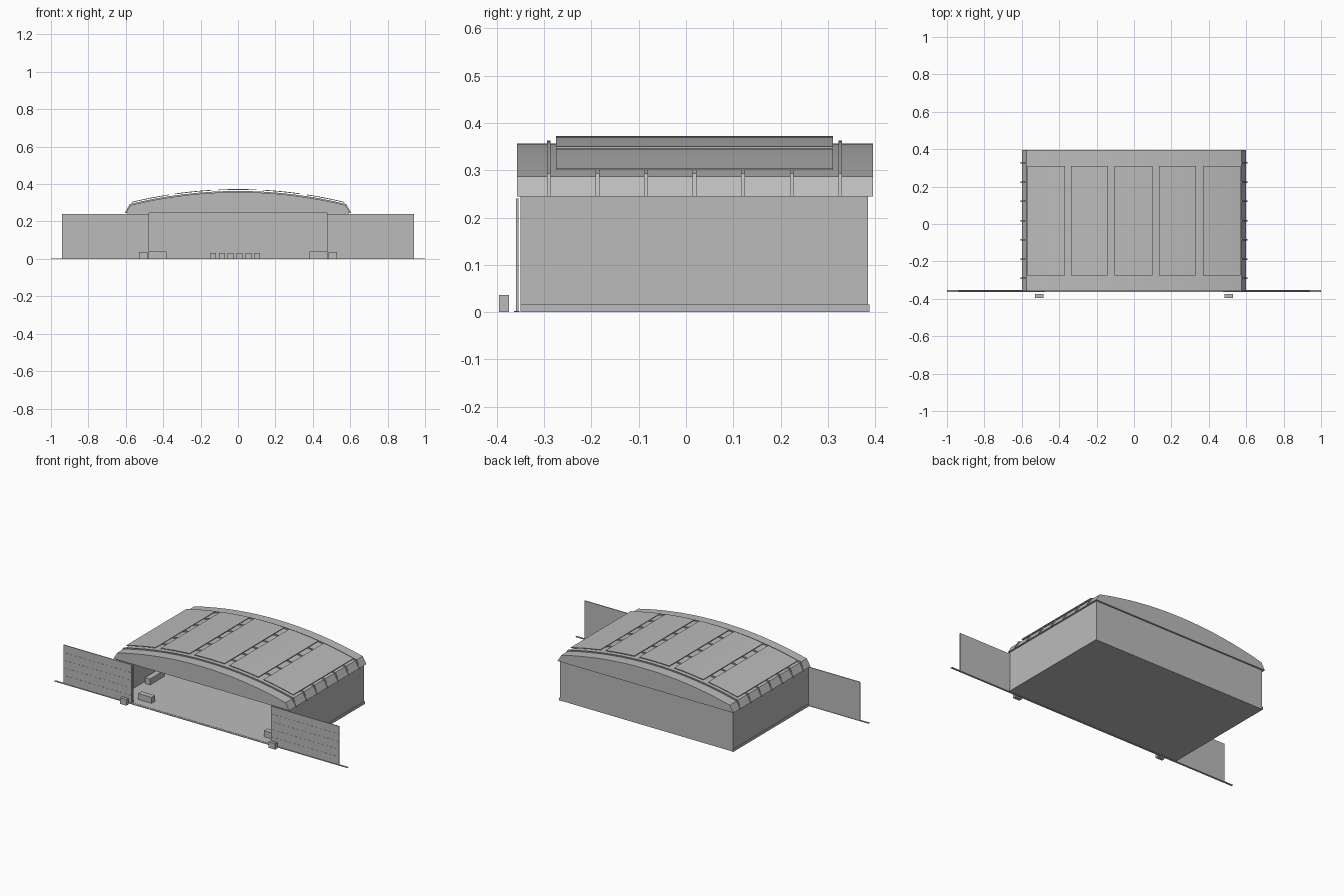
import bpy, bmesh, math

if "Cube" in bpy.data.objects:
    bpy.data.objects.remove(bpy.data.objects["Cube"])

grey = bpy.data.materials.new("light grey")
grey.diffuse_color = (0.5, 0.5, 0.5, 1)
grey.use_nodes = True
grey.node_tree.nodes["Principled BSDF"].inputs["Base Color"].default_value = grey.diffuse_color


def finish(name, bm):
    bmesh.ops.recalc_face_normals(bm, faces=bm.faces)
    me = bpy.data.meshes.new(name)
    bm.to_mesh(me)
    bm.free()
    me.materials.append(grey)
    ob = bpy.data.objects.new(name, me)
    bpy.context.collection.objects.link(ob)
    return ob


def box(name, x0, x1, y0, y1, z0, z1):
    bm = bmesh.new()
    bmesh.ops.create_cube(bm, size=1)
    for v in bm.verts:
        v.co = ((x0 + x1) / 2 + v.co.x * (x1 - x0),
                (y0 + y1) / 2 + v.co.y * (y1 - y0),
                (z0 + z1) / 2 + v.co.z * (z1 - z0))
    return finish(name, bm)


def extrude(name, pts, y0, y1):
    """Extrude an x/z outline along y."""
    bm = bmesh.new()
    a = [bm.verts.new((x, y0, z)) for x, z in pts]
    b = [bm.verts.new((x, y1, z)) for x, z in pts]
    bm.faces.new(a)
    bm.faces.new(b)
    for i in range(len(pts)):
        j = (i + 1) % len(pts)
        bm.faces.new((a[i], a[j], b[j], b[i]))
    return finish(name, bm)


HALF, RISE, TOP = 0.575, 0.07, 0.357
R = (HALF ** 2 + RISE ** 2) / (2 * RISE)


def arc_z(x, lift=0):
    return TOP + lift - (R - math.sqrt(R * R - x * x))


def arch(lift=0, n=16):
    """Roof line from left eave to right eave."""
    xs = [-HALF + 2 * HALF * i / n for i in range(n + 1)]
    mid = [(x * (1 + lift), arc_z(x, lift)) for x in xs]
    return [(-0.6 - lift, 0.245)] + mid + [(0.6 + lift, 0.245)]


# Floor and walls, open at the front
box("floor", -0.59, 0.59, -0.35, 0.385, 0, 0.003)
box("back_wall", -0.59, 0.59, 0.375, 0.385, 0, 0.245)
for s, side in ((-1, "left"), (1, "right")):
    def sbox(name, a, b, *r):
        return box(side + "_" + name, min(s * a, s * b), max(s * a, s * b), *r)
    sbox("side_wall", 0.58, 0.59, -0.35, 0.385, 0, 0.245)
    sbox("skirting", 0.59, 0.594, -0.35, 0.388, 0, 0.016)
    sbox("front_wall", 0.475, 0.59, -0.35, -0.342, 0, 0.245)
    # Slid-open door with thin horizontal ribs
    sbox("door", 0.475, 0.94, -0.359, -0.354, 0.002, 0.24)
    for k in range(4):
        z = 0.05 + 0.047 * k
        sbox("door_rib", 0.477, 0.938, -0.3598, -0.359, z, z + 0.002)
    # Bollard outside, chests inside
    sbox("bollard", 0.485, 0.53, -0.395, -0.374, 0, 0.036)
    sbox("chest", 0.383, 0.475, -0.295, -0.262, 0.002, 0.04)
box("side_bench", -0.565, -0.53, -0.1, 0.04, 0.002, 0.04)
box("door_rail", -1, 1, -0.364, -0.352, 0, 0.003)

# Row of small crates by the back wall
for k in range(6):
    x = -0.133 + 0.047 * k
    box("crate", x - 0.016, x + 0.016, 0.31, 0.342, 0.002, 0.031)

# Arched roof
roof = extrude("roof", arch(), -0.357, 0.395)

# Arch ribs over the roof
for k in range(7):
    y = -0.29 + 0.1027 * k
    inner = arch(-0.003)
    extrude("roof_rib", arch(0.006) + inner[::-1], y - 0.004, y + 0.004)

# Raised curved roof panels
for x0, x1 in ((-0.57, -0.37), (-0.336, -0.138), (-0.104, 0.1), (0.134, 0.332), (0.368, 0.57)):
    xs = [x0 + (x1 - x0) * i / 4 for i in range(5)]
    top = [(x, arc_z(x, 0.016)) for x in xs]
    low = [(x, arc_z(x, 0.012)) for x in xs]
    extrude("roof_panel", top + low[::-1], -0.275, 0.311)
